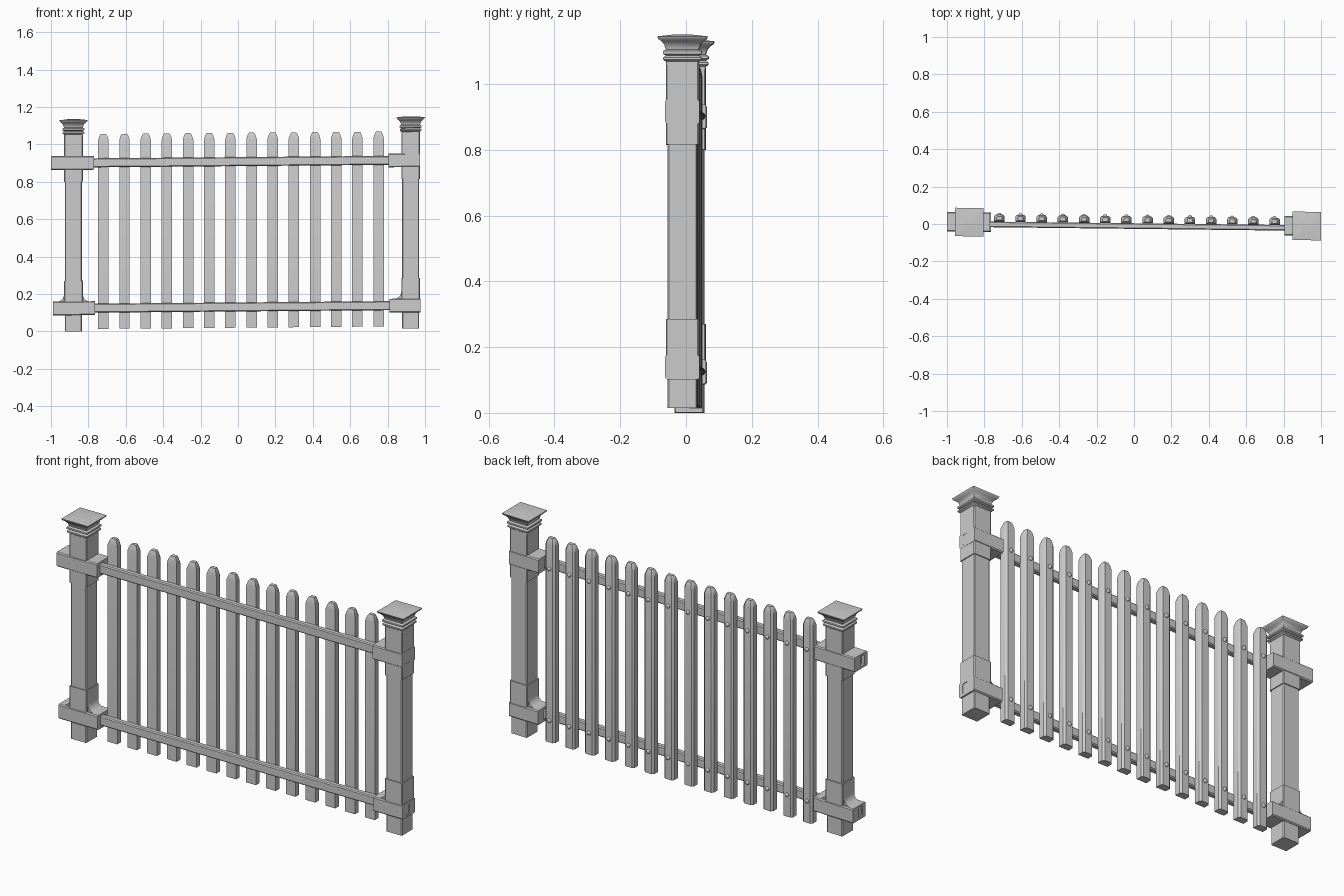
import bpy, bmesh, math
from mathutils import Vector, Matrix

if "Cube" in bpy.data.objects:
    bpy.data.objects.remove(bpy.data.objects["Cube"])

# the whole fence leans slightly: right end higher and nearer the front
def lean(v):
    return Vector((v.x, v.y - 0.0115 * v.x, v.z + 0.0083 * v.x))

def finish(name, bm, smooth=True):
    bmesh.ops.recalc_face_normals(bm, faces=bm.faces)
    for v in bm.verts:
        v.co = lean(v.co)
    me = bpy.data.meshes.new(name)
    bm.to_mesh(me)
    bm.free()
    ob = bpy.data.objects.new(name, me)
    bpy.context.collection.objects.link(ob)
    if smooth:
        bpy.context.view_layer.objects.active = ob
        bpy.ops.object.select_all(action='DESELECT')
        ob.select_set(True)
        bpy.ops.object.shade_smooth_by_angle(angle=math.radians(40))
    return ob

def loft(bm, rings, caps=True, closed=False):
    vs = [[bm.verts.new(p) for p in r] for r in rings]
    n = len(rings[0])
    pairs = list(zip(vs, vs[1:])) + ([(vs[-1], vs[0])] if closed else [])
    for a, b in pairs:
        for i in range(n):
            bm.faces.new((a[i], a[(i + 1) % n], b[(i + 1) % n], b[i]))
    if caps and not closed:
        bm.faces.new(vs[0])
        bm.faces.new(vs[-1])

def square(x, z, h, c=0.004):
    pts = []
    for sx, sy in ((1, 1), (-1, 1), (-1, -1), (1, -1)):
        a, b = (sx * h, sy * (h - c)), (sx * (h - c), sy * h)
        pts += [a, b] if sx == sy else [b, a]
    return [(x + p, q, z) for p, q in pts]

def rect_x(x, yc, zc, hy, hz):
    c = 0.005
    o = [(hy, hz - c), (hy - c, hz), (c - hy, hz), (-hy, hz - c),
         (-hy, c - hz), (c - hy, -hz), (hy - c, -hz), (hy, c - hz)]
    return [(x, yc + a, zc + b) for a, b in o]

RAIL_Y = -0.011
HEIGHTS = {"upper": 0.908, "lower": 0.131}

def post(side, x, spans):
    # square shaft
    bm = bmesh.new()
    loft(bm, [square(x, z, 0.045) for z in (0.0075, 1.05)])
    finish(side + "_post", bm)
    # moulded cap with two rings and flared top
    prof = [(1.05, .049), (1.06, .049), (1.066, .058), (1.073, .058), (1.079, .050),
            (1.084, .059), (1.092, .059), (1.097, .050), (1.102, .052), (1.112, .055),
            (1.122, .063), (1.13, .074), (1.137, .076), (1.1425, .03)]
    bm = bmesh.new()
    loft(bm, [square(x, z, h, 0.001) for z, h in prof])
    finish(side + "_cap", bm)
    # sleeves around the shaft
    for level, (z0, z1) in {"upper": (.808, 1.058), "lower": (.097, .278)}.items():
        bm = bmesh.new()
        loft(bm, [square(x, z0, .050), square(x, z1, .050)])
        finish(f"{side}_{level}_sleeve", bm)
        # rail socket: hollow rectangular tube
        xa, xb = spans[level]
        zc = HEIGHTS[level]
        bm = bmesh.new()
        loft(bm, [rect_x(xa, 0, zc, .052, .037), rect_x(xb, 0, zc, .052, .037),
                  rect_x(xb, RAIL_Y, zc, .017, .027), rect_x(xa, RAIL_Y, zc, .017, .027)],
             closed=True)
        finish(f"{side}_{level}_socket", bm)
    # concave gussets on the lower socket
    for s in (-1, 1):
        if side == "right" and s == 1:
            continue
        r = 0.04
        arc = [(r - r * math.cos(t), r - r * math.sin(t))
               for t in [i * math.pi / 12 for i in range(7)]]
        pts = [(-.004, -.004), (-.004, r)] + arc + [(r, -.004)]
        bm = bmesh.new()
        loft(bm, [[(x + s * (.05 + a), y, .167 + b) for a, b in pts] for y in (-.04, .04)])
        finish(side + "_gusset", bm)

post("left", -0.88, {"upper": (-1.0, -.77), "lower": (-.99, -.765)})
post("right", 0.923, {"upper": (.805, .974), "lower": (.81, .976)})

# rails
for level, z in HEIGHTS.items():
    bm = bmesh.new()
    loft(bm, [rect_x(x, RAIL_Y, z, .015, .024) for x in (-.985, .972)])
    finish(level + "_rail", bm)

# pickets with bevelled heads, and rivets on the back
section = [(-.028, .003), (.028, .003), (.028, .032), (.019, .042), (-.019, .042), (-.028, .032)]
def picket_ring(x, z, k):
    return [(x + a * k, .022 + (b - .022) * k, z) for a, b in section]

for i in range(14):
    x = -0.72 + i * 0.1132
    bm = bmesh.new()
    loft(bm, [picket_ring(x, z, k) for z, k in ((.02, 1), (1.028, 1), (1.05, .75), (1.062, .5))])
    finish(f"picket_{i + 1}", bm)
    bm = bmesh.new()
    for z in HEIGHTS.values():
        bmesh.ops.create_uvsphere(bm, u_segments=10, v_segments=6, radius=.011,
                                  matrix=Matrix.Translation((x, .042, z)) @ Matrix.Diagonal((1, .8, 1, 1)))
    finish(f"rivets_{i + 1}", bm)
